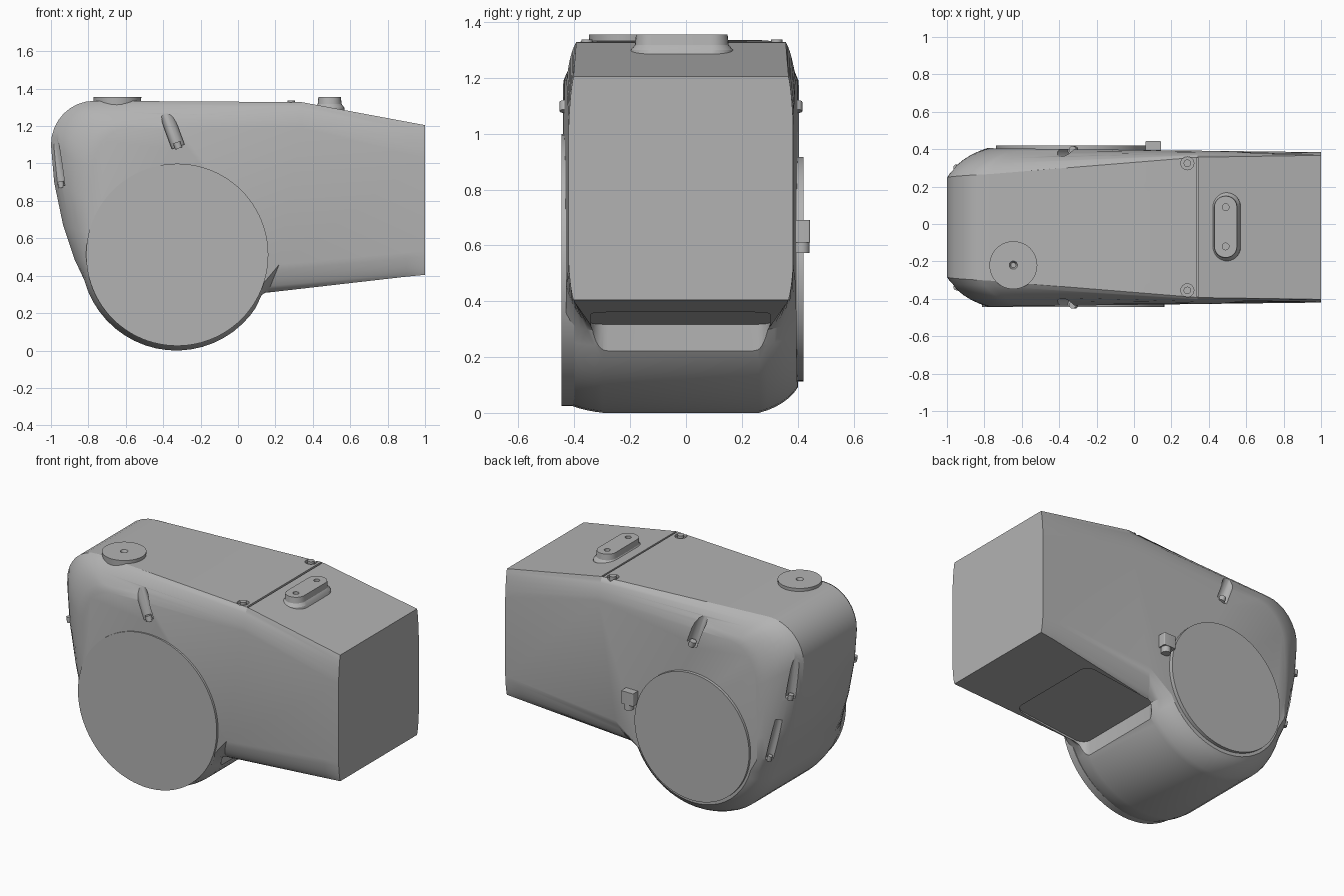
import bpy
import bmesh
from math import cos, sin, pi, radians
from mathutils import Vector

cube = bpy.data.objects.get("Cube")
if cube:
    bpy.data.objects.remove(cube)

grey = bpy.data.materials.new("plain_grey")
grey.use_nodes = True
COLOUR = (0.45, 0.45, 0.45, 1)
grey.diffuse_color = COLOUR
grey.node_tree.nodes["Principled BSDF"].inputs["Base Color"].default_value = COLOUR


def loft(name, rings):
    """Closed solid through a list of equal-length point rings."""
    bm = bmesh.new()
    rows = [[bm.verts.new(p) for p in ring] for ring in rings]
    n = len(rows[0])
    for a, b in zip(rows, rows[1:]):
        for i in range(n):
            j = (i + 1) % n
            bm.faces.new((a[i], a[j], b[j], b[i]))
    bm.faces.new(rows[0])
    bm.faces.new(rows[-1])
    bmesh.ops.recalc_face_normals(bm, faces=bm.faces)
    mesh = bpy.data.meshes.new(name)
    bm.to_mesh(mesh)
    bm.free()
    mesh.materials.append(grey)
    obj = bpy.data.objects.new(name, mesh)
    bpy.context.collection.objects.link(obj)
    return obj


def rod(name, a, b, r, r2=None, sides=24):
    """Cylinder or cone between two points."""
    a, b = Vector(a), Vector(b)
    turn = (b - a).to_track_quat('Z', 'Y')
    def ring(c, rad):
        return [c + turn @ Vector((rad * cos(2 * pi * i / sides),
                                   rad * sin(2 * pi * i / sides), 0)) for i in range(sides)]
    return loft(name, [ring(a, r), ring(b, r if r2 is None else r2)])


def round_rect(cx, cy, hx, hy, r, height):
    """Rounded rectangle ring; height is a function of x."""
    pts = []
    for k, (sx, sy) in enumerate(((1, 1), (-1, 1), (-1, -1), (1, -1))):
        for i in range(7):
            a = (k + i / 6) * pi / 2
            x = cx + sx * (hx - r) + r * cos(a)
            y = cy + sy * (hy - r) + r * sin(a)
            pts.append((x, y, height(x)))
    return pts


def activate(obj):
    bpy.ops.object.select_all(action='DESELECT')
    obj.select_set(True)
    bpy.context.view_layer.objects.active = obj


def cut(obj, cutters):
    activate(obj)
    for c in cutters:
        mod = obj.modifiers.new("cut", 'BOOLEAN')
        mod.operation, mod.solver, mod.object = 'DIFFERENCE', 'EXACT', c
        bpy.ops.object.modifier_apply(modifier=mod.name)
        bpy.data.objects.remove(c)


# Housing outline: centre point, flat half width, matching point on the side wall
MID = -0.018
DRUM = Vector((-0.33, 0.51))


def outline(side):
    drum_r = 0.47 if side < 0 else 0.42
    pts = [((1, 1.205), 0.385, (1, 1.03)),
           ((0.34, 1.328), 0.375, (0.34, 1.19))]
    for i in range(9):
        a = pi / 2 + i * pi / 16
        pts.append(((-0.77 + 0.23 * cos(a), 1.1 + 0.235 * sin(a)), 0.285 - 0.0025 * i,
                    (-0.58 + 0.2 * cos(a), 0.95 + 0.24 * sin(a))))
    pts += [((-0.983, 0.9), 0.265, (-0.785, 0.8)),
            ((-0.935, 0.67), 0.265, (-0.785, 0.62)),
            ((-0.875, 0.49), 0.27, (-0.78, 0.48))]
    for deg in range(195, 336, 7):
        d = Vector((cos(radians(deg)), sin(radians(deg))))
        pts.append((DRUM + d * 0.51, 0.28, DRUM + d * drum_r))
    pts += [((0.16, 0.31), 0.32, (0.22, 0.46)),
            ((0.9, 0.395), 0.38, (0.9, 0.52)),
            ((1, 0.405), 0.385, (1, 0.53))]
    return pts


def section(side, t):
    ring = []
    for p, w, q in outline(side):
        p, q = Vector(p), Vector(q)
        a = t * pi / 2
        inset = 0.5 * t + 0.5 * (1 - cos(a))
        grow = 0.5 * t + 0.5 * sin(a)
        c = p.lerp(q, inset)
        wall = 0.414 - 0.012 * c.x
        ring.append((c.x, MID + side * (w + (wall - w) * grow), c.y))
    return ring


STEPS = 6
rings = [section(-1, i / STEPS) for i in range(STEPS, -1, -1)]
rings += [section(1, i / STEPS) for i in range(STEPS + 1)]
housing = loft("housing", rings)

# Pockets for the fasteners, the underside recess and the top seam
cutters = [loft("recess_cutter", [
    round_rect(0.345, -0.02, 0.255, 0.32, 0.06, lambda x: 0.12),
    round_rect(0.345, -0.02, 0.255, 0.32, 0.06, lambda x: 0.308 + 0.1 * x)])]
cutters.append(loft("seam_cutter", [
    round_rect(0.34, MID, 0.006, 0.37, 0.002, lambda x: z) for z in (1.315, 1.4)]))

slots = []
for s in (-1, 1):
    slots.append(("side_screw", (-0.405, MID + s * 0.415, 1.32),
                  (-0.32, MID + s * 0.415, 1.09), 0.036))
    slots.append(("rear_screw", (-0.995, MID + s * 0.32, 1.14),
                  (-0.945, MID + s * 0.32, 0.88), 0.03))
slots.append(("lower_rear_screw", (-0.9, 0.35, 0.74), (-0.83, 0.35, 0.48), 0.025))

screws = []
for name, a, b, r in slots:
    cutters.append(rod("slot_cutter", a, b, r))
    a, b = Vector(a), Vector(b)
    d = (a - b).normalized()
    screws.append(rod(name, b - d * 0.01, b + d * 0.025, r * 0.55, sides=16))
for y in (-0.355, 0.325):
    cutters.append(rod("clip_cutter", (0.285, y, 1.31), (0.285, y, 1.4), 0.035))
    screws.append(rod("clip_screw", (0.285, y, 1.3), (0.285, y, 1.337), 0.02, sides=16))
cut(housing, cutters)

# Round covers on both sides of the drum
front_cover = rod("front_cover", (-0.325, -0.40, 0.512), (-0.325, -0.445, 0.512), 0.487, sides=96)
back_cover = rod("back_cover", (-0.335, 0.37, 0.515), (-0.335, 0.42, 0.515), 0.402, sides=96)

# Round boss on the roof
boss = rod("roof_boss", (-0.645, -0.22, 1.15), (-0.645, -0.22, 1.355), 0.115, 0.128, sides=48)
cut(boss, [rod("dimple_cutter", (-0.645, -0.22, 1.33), (-0.645, -0.22, 1.4), 0.012, 0.04)])

# Mounting lug on the neck with two holes
lug = loft("mounting_lug", [
    round_rect(0.49, -0.015, hx, hy, hx - 0.002, lambda x: z)
    for hx, hy, z in ((0.085, 0.19, 1.26), (0.078, 0.183, 1.3),
                      (0.064, 0.168, 1.318), (0.06, 0.164, 1.355))])
cut(lug, [rod("hole_cutter", (0.49, y, 1.325), (0.49, y, 1.4), 0.018) for y in (-0.12, 0.09)])

# Clamp beside the back cover
clamp = loft("back_clamp", [
    round_rect(0.103, 0.4, 0.042, 0.044, 0.006, lambda x: z) for z in (0.61, 0.69)])
clamp_screw = rod("clamp_screw", (0.11, 0.415, 0.573), (0.11, 0.415, 0.62), 0.028)

for obj in [housing, front_cover, back_cover, boss, lug, clamp, clamp_screw] + screws:
    activate(obj)
    bpy.ops.object.shade_smooth_by_angle(angle=radians(28))
